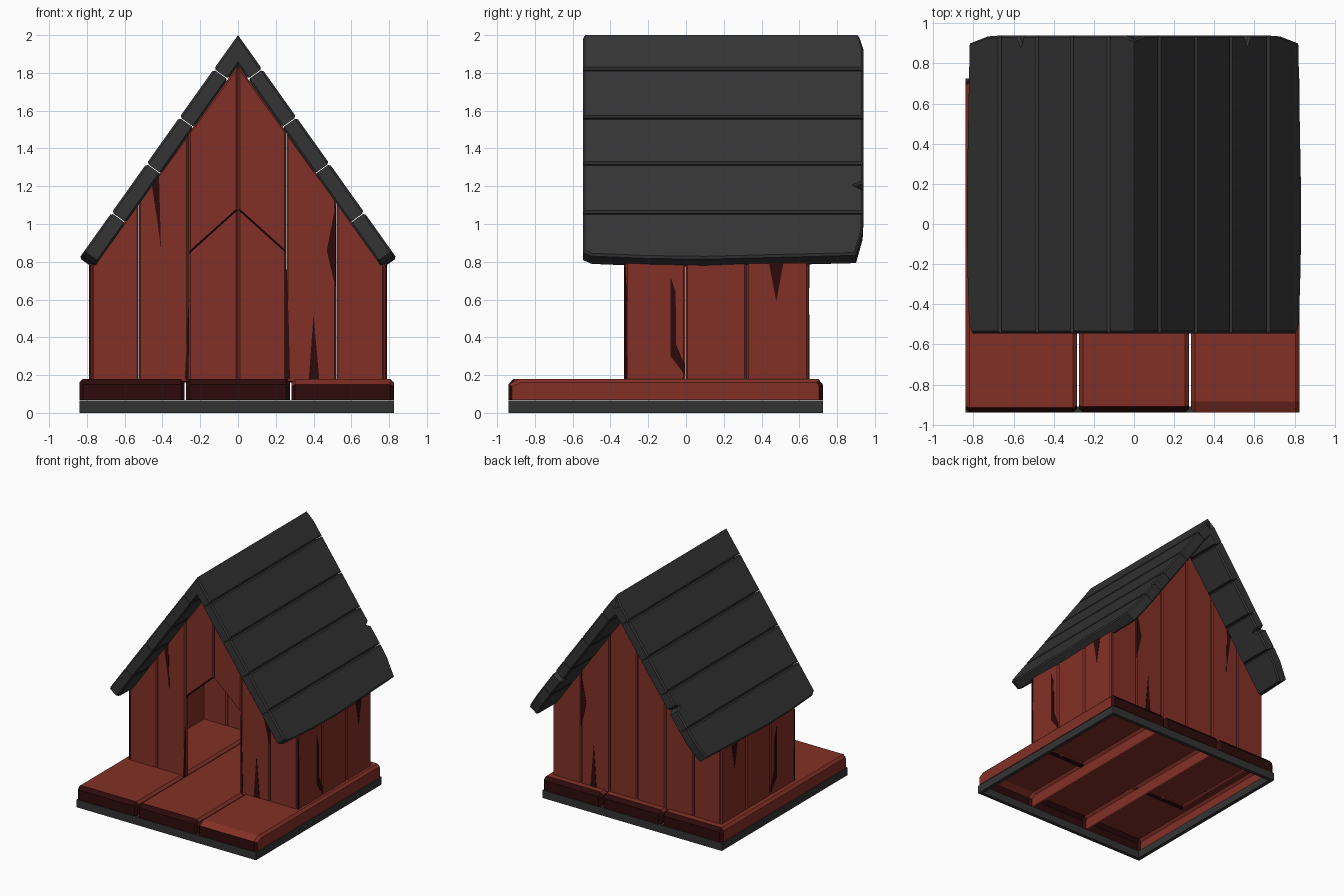
import bpy, bmesh, math

if "Cube" in bpy.data.objects:
    bpy.data.objects.remove(bpy.data.objects["Cube"])

def material(name, rgb):
    m = bpy.data.materials.new(name)
    m.diffuse_color = (*rgb, 1)
    m.use_nodes = True
    m.node_tree.nodes["Principled BSDF"].inputs["Base Color"].default_value = m.diffuse_color
    return m

RED = material("barn red", (0.225, 0.030, 0.020))
DARK = material("dark red", (0.026, 0.003, 0.003))
GREY = material("charcoal", (0.034, 0.034, 0.034))

def slab(name, outline, place, d0, d1, mats, bevel=0.0, skip=None, rule=None, bottomless=False):
    """Extrude a 2D outline between depths d0 (inner) and d1 (outer), chamfering both rims."""
    bm = bmesh.new()
    n = len(outline)
    inner, outer = [[bm.verts.new(place(u, v, d)) for u, v in outline] for d in (d0, d1)]
    bm.faces.new(inner)
    bm.faces.new(outer)
    rims = []
    for i in range(n):
        j = (i + 1) % n
        f = bm.faces.new((inner[i], inner[j], outer[j], outer[i]))
        if not (skip and skip(outline[i], outline[j])):
            rims += [bm.edges.get((r[i], r[j])) for r in (inner, outer)]
        elif bottomless:
            bm.faces.remove(f)
    bmesh.ops.recalc_face_normals(bm, faces=bm.faces)
    if rule:
        for f in bm.faces:
            f.material_index = int(rule(f.normal))
    if bevel:
        bmesh.ops.bevel(bm, geom=rims, offset=bevel, segments=1, affect='EDGES', profile=0.5)
        if rule:
            bm.normal_update()
            for f in bm.faces:
                f.material_index = int(rule(f.normal))
    me = bpy.data.meshes.new(name)
    bm.to_mesh(me)
    bm.free()
    for m in mats:
        me.materials.append(m)
    ob = bpy.data.objects.new(name, me)
    bpy.context.collection.objects.link(ob)
    return ob

# --- grey base frame: open ring under the floor
X0, X1, Y0, Y1, H = -0.84, 0.825, -0.94, 0.725, 0.065
flat = lambda u, v, d: (u, v, d)
W = 0.03
for nm, a, b, c, d in (("front", X0, X1, Y0, Y0 + W), ("back", X0, X1, Y1 - W, Y1),
                       ("left", X0, X0 + W, Y0 + W, Y1 - W), ("right", X1 - W, X1, Y0 + W, Y1 - W)):
    slab("base_frame_" + nm, [(a, c), (b, c), (b, d), (a, d)], flat, 0, H, [GREY])

# --- floor planks: open underneath, dark end grain front and back
for i, (a, b, fy) in enumerate(((X0, -0.283, -0.915), (-0.274, 0.274, -0.91), (0.283, X1, -0.885))):
    side = [(Y0, 0.068), (Y0, 0.15), (fy, 0.18), (0.70, 0.18), (Y1, 0.15), (Y1, 0.068)]
    slab(f"floor_plank_{i+1}", side, lambda u, v, d: (d, u, v), a, b, [RED, DARK], 0.02,
         skip=lambda p, q: p[1] < 0.07 and q[1] < 0.07,
         rule=lambda n: abs(n.y) > 0.5, bottomless=True)

# --- gable walls: six planks each, front has a pointed doorway
SLOPE = 1.07 / 0.78
top = lambda x: 1.84 - abs(x) * SLOPE
XS = [-0.775, -0.525, -0.262, 0, 0.255, 0.52, 0.775]
front = lambda u, v, d: (u, -0.325 - d, v)
back = lambda u, v, d: (u, 0.65 + d, v)
for wall, place in (("front", front), ("back", back)):
    for i in range(6):
        a, b = XS[i] + 0.001, XS[i + 1] - 0.001
        door = wall == "front" and i in (2, 3)
        low = (lambda x: 1.075 - abs(x) * 0.9) if door else (lambda x: 0.16)
        slab(f"{wall}_wall_plank_{i+1}", [(a, low(a)), (b, low(b)), (b, top(b)), (a, top(a))],
             place, -0.05, 0, [RED, DARK], 0.009, rule=lambda n: n.z < -0.3)

# --- side walls: three planks each
YS = [-0.322, -0.002, 0.32, 0.648]
sides = {"right": lambda u, v, d: (0.785 + d, u, v), "left": lambda u, v, d: (-0.785 - d, u, v)}
for nm, place in sides.items():
    for i in range(3):
        a, b = YS[i] + 0.001, YS[i + 1] - 0.001
        slab(f"{nm}_wall_plank_{i+1}", [(a, 0.16), (b, 0.16), (b, 0.80), (a, 0.80)],
             place, -0.05, 0, [RED], 0.01)

# --- dark splits in the boards (thin plates)
gable_splits = [[(-0.455, 1.20), (-0.418, 1.255), (-0.408, 0.87), (-0.425, 1.0)],
                [(0.517, 1.10), (0.47, 0.86), (0.517, 0.66)],
                [(0.40, 0.52), (0.375, 0.18), (0.43, 0.18)]]
door_splits = [[(-0.258, 0.60), (-0.282, 0.18), (-0.262, 0.17)],
               [(0.252, 0.83), (0.252, 0.17), (0.275, 0.18), (0.268, 0.5)]]
side_splits = [[(-0.082, 0.72), (-0.082, 0.30), (-0.005, 0.20), (-0.005, 0.25), (-0.052, 0.36), (-0.055, 0.64)],
               [(0.44, 0.79), (0.515, 0.79), (0.478, 0.59)]]
for nm, place, shapes in (("front", front, gable_splits + door_splits), ("back", back, gable_splits),
                          ("right", sides["right"], side_splits), ("left", sides["left"], side_splits)):
    for i, s in enumerate(shapes):
        slab(f"{nm}_split_{i+1}", s, place, -0.005, 0.003, [DARK])

# --- corner slivers: dark worn edges of the front corners
for s in (-1, 1):
    slab("corner_wear", [(-0.322, 0.78), (-0.322, 0.18), (-0.312, 0.18), (-0.309, 0.55)],
         sides["right" if s > 0 else "left"], -0.01, 0.003, [DARK])

# --- roof: five planks down each slope, mitred at the ridge
L = math.hypot(0.84, 1.18)
dx, dz = 0.84 / L, 1.18 / L
T = 0.16 * dx
F, B = -0.545, 0.94
cuts = [0] + [(2 - z) / dz for z in (1.82, 1.565, 1.32, 1.06)] + [L]
for nm, s in (("right", 1), ("left", -1)):
    def place(u, v, d, s=s):
        if v == 0 and d < 0:            # inner ridge edge lands on x = 0
            v = T * dz / dx
        return (s * (v * dx + d * dz), u, 2 - v * dz + d * dx)
    for i in range(5):
        a, b = cuts[i], cuts[i + 1]
        if i:
            a += 0.002
        if i < 4:
            b -= 0.002
        shape = [(F, a), (B, a), (B, b), (F, b)]
        if i == 0:
            shape = [(F, a), (0.92, a), (B, 0.09), (B, b), (F, b)]
        if i == 3:                      # chipped back edge
            shape = [(F, a), (B, a), (B, 0.955), (0.90, 0.975), (B, 1.0), (B, b), (F, b)]
        if i == 4:                      # worn eave
            shape = [(F, a), (B, a), (0.935, 1.27), (0.91, 1.38), (0.90, L - 0.025), (0.1, L),
                     (-0.2, L - 0.005), (-0.50, L - 0.02), (F, L - 0.045)]
        slab(f"{nm}_roof_plank_{i+1}", shape, place, -T, 0, [GREY], 0.011,
             skip=lambda p, q: p[1] == 0 and q[1] == 0)
